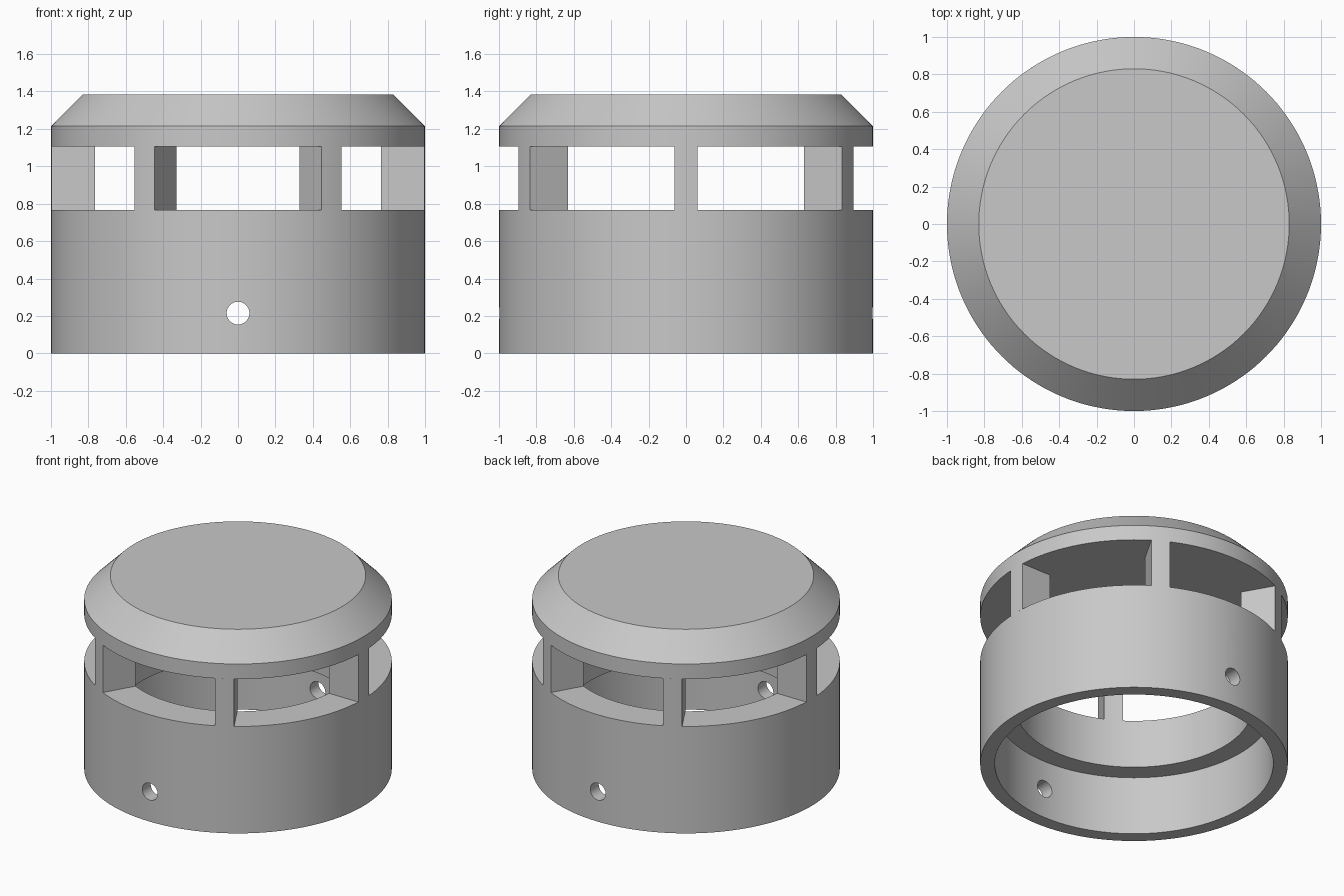
import bpy, bmesh, math
from mathutils import Matrix

cube = bpy.data.objects.get("Cube")
if cube:
    bpy.data.objects.remove(cube, do_unlink=True)

grey = bpy.data.materials.new("light_grey")
grey.use_nodes = True
COLOUR = (0.58, 0.58, 0.58, 1)
grey.diffuse_color = COLOUR
grey.node_tree.nodes["Principled BSDF"].inputs["Base Color"].default_value = COLOUR

SEGMENTS = 144
OUTER, BORE, SKIRT = 1.0, 0.767, 0.905
SILL, ROOF = 0.767, 1.107


def make_object(name, bm):
    bmesh.ops.recalc_face_normals(bm, faces=bm.faces)
    mesh = bpy.data.meshes.new(name)
    bm.to_mesh(mesh)
    bm.free()
    mesh.materials.append(grey)
    obj = bpy.data.objects.new(name, mesh)
    bpy.context.collection.objects.link(obj)
    return obj


def activate(obj):
    bpy.ops.object.select_all(action='DESELECT')
    obj.select_set(True)
    bpy.context.view_layer.objects.active = obj


def smooth(obj):
    activate(obj)
    bpy.ops.object.shade_smooth_by_angle(angle=math.radians(25))


def lathe(name, profile, closed):
    """Turn a radius/height profile about z; open profiles get flat end caps."""
    bm = bmesh.new()
    rings = []
    for r, z in profile:
        angles = [math.tau * i / SEGMENTS for i in range(SEGMENTS)]
        rings.append([bm.verts.new((r * math.cos(a), r * math.sin(a), z)) for a in angles])
    pairs = list(zip(rings, rings[1:]))
    if closed:
        pairs.append((rings[-1], rings[0]))
    for low, high in pairs:
        for i in range(SEGMENTS):
            j = (i + 1) % SEGMENTS
            bm.faces.new((low[i], low[j], high[j], high[i]))
    if not closed:
        bm.faces.new(rings[0])
        bm.faces.new(rings[-1])
    return make_object(name, bm)


# Hollow base with a wider socket below the bore
base = lathe("base_ring", [(OUTER, 0), (OUTER, SILL), (BORE, SILL),
                           (BORE, 0.42), (SKIRT, 0.42), (SKIRT, 0)], True)

# Pin hole through the front and back walls
bm = bmesh.new()
bmesh.ops.create_cone(bm, cap_ends=True, segments=32, radius1=0.061, radius2=0.061, depth=3,
                      matrix=Matrix.Translation((0, 0, 0.215)) @ Matrix.Rotation(math.pi / 2, 4, 'X'))
cutter = make_object("pin_hole_cutter", bm)
cutter.hide_render = True
cut = base.modifiers.new("pin_hole", 'BOOLEAN')
cut.operation = 'DIFFERENCE'
cut.solver = 'EXACT'
cut.object = cutter
activate(base)
bpy.ops.object.modifier_apply(modifier=cut.name)
bpy.data.objects.remove(cutter, do_unlink=True)
smooth(base)

# Solid chamfered cap
smooth(lathe("cap", [(OUTER, ROOF), (OUTER, 1.215), (0.83, 1.385)], False))


# Posts between the windows, with ends following the base's curves
def post(name, angle, half_width=0.062, steps=4):
    bm = bmesh.new()
    ys = [half_width * (2 * i / steps - 1) for i in range(steps + 1)]
    outline = [(math.sqrt(OUTER ** 2 - y * y), y) for y in ys]
    outline += [(math.sqrt(BORE ** 2 - y * y), y) for y in reversed(ys)]
    face = bm.faces.new([bm.verts.new((x, y, SILL)) for x, y in outline])
    top = bmesh.ops.extrude_face_region(bm, geom=[face])["geom"]
    bmesh.ops.translate(bm, vec=(0, 0, ROOF - SILL),
                        verts=[v for v in top if isinstance(v, bmesh.types.BMVert)])
    bm.transform(Matrix.Rotation(angle, 4, 'Z'))
    smooth(make_object(name, bm))


for n in range(6):
    post(f"post_{n + 1}", n * math.tau / 6)
